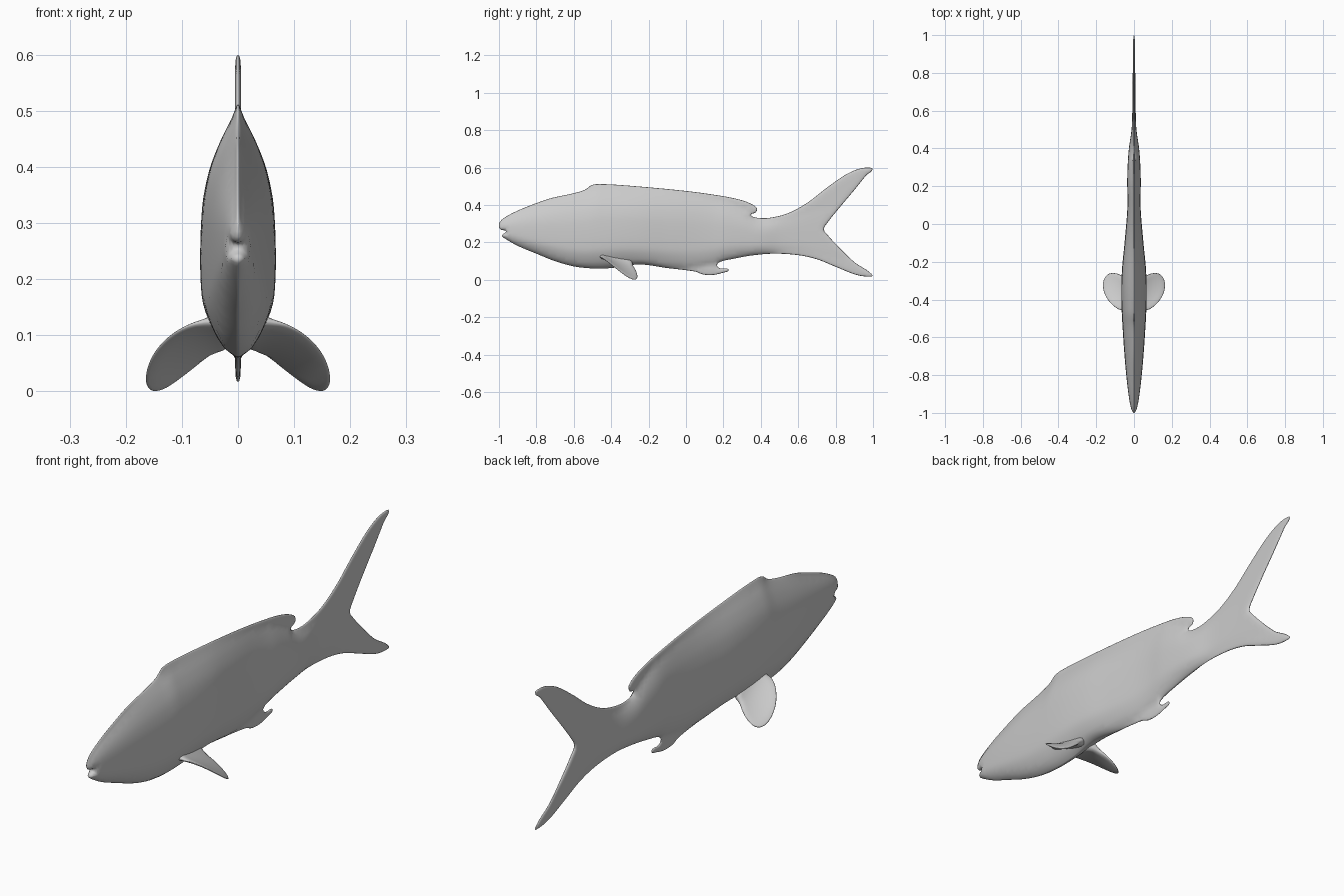
import bpy, bmesh, math
from mathutils import Vector, kdtree
from mathutils.geometry import delaunay_2d_cdt

if "Cube" in bpy.data.objects:
    bpy.data.objects.remove(bpy.data.objects["Cube"])

grey = bpy.data.materials.new("pale_grey")
grey.diffuse_color = (0.6, 0.6, 0.6, 1)
grey.use_nodes = True
grey.node_tree.nodes["Principled BSDF"].inputs["Base Color"].default_value = grey.diffuse_color


def curve(pts, x):
    """Smooth interpolation through (x, value) pairs."""
    if x <= pts[0][0]:
        return pts[0][1]
    if x >= pts[-1][0]:
        return pts[-1][1]
    i = max(k for k in range(len(pts) - 1) if pts[k][0] <= x)

    def slope(k):
        a, b = pts[max(k - 1, 0)], pts[min(k + 1, len(pts) - 1)]
        return (b[1] - a[1]) / (b[0] - a[0])
    (x0, a), (x1, b) = pts[i], pts[i + 1]
    h = x1 - x0
    t = (x - x0) / h
    return ((2*t**3 - 3*t*t + 1) * a + (t**3 - 2*t*t + t) * h * slope(i)
            + (3*t*t - 2*t**3) * b + (t**3 - t*t) * h * slope(i + 1))


def smooth_loop(pts, step):
    """Closed spline through the points, evenly sampled."""
    out, n = [], len(pts)
    for i in range(n):
        p0, p1, p2, p3 = (Vector(pts[(i + k) % n]) for k in (-1, 0, 1, 2))
        length = (p2 - p1).length
        # chord-limited tangents keep the spline from overshooting
        m1 = (p2 - p0).normalized() * length
        m2 = (p3 - p1).normalized() * length
        cnt = max(1, round(length / step))
        for j in range(cnt):
            t = j / cnt
            out.append((2*t**3 - 3*t*t + 1) * p1 + (t**3 - 2*t*t + t) * m1
                       + (3*t*t - 2*t**3) * p2 + (t**3 - t*t) * m2)
    return out


def inside(p, loop):
    hit = False
    for a, b in zip(loop, loop[1:] + loop[:1]):
        if (a.y > p.y) != (b.y > p.y):
            if p.x < (b.x - a.x) * (p.y - a.y) / (b.y - a.y) + a.x:
                hit = not hit
    return hit


def inflate(name, outline, step, grid, rings, middle, thick, axis):
    """Fill a flat outline and puff it out to both sides along axis."""
    loop = smooth_loop(outline, step)
    n = len(loop)
    if sum(loop[i - 1].cross(loop[i]) for i in range(n)) < 0:
        loop.reverse()
    kd = kdtree.KDTree(n)
    for i, p in enumerate(loop):
        kd.insert(p.to_3d(), i)
    kd.balance()

    def dist(p):
        return kd.find(p.to_3d())[2]
    pts = list(loop)
    # rows following the rim
    for r in rings:
        for i in range(n):
            t = (loop[(i + 1) % n] - loop[i - 1]).normalized()
            p = loop[i] + Vector((-t.y, t.x)) * r
            if dist(p) > r * 0.93 and inside(p, loop):
                pts.append(p)
    # even interior points
    xs, ys = [p.x for p in loop], [p.y for p in loop]
    for j in range(int((max(ys) - min(ys)) / (grid * 0.866)) + 1):
        for i in range(int((max(xs) - min(xs)) / grid) + 2):
            p = Vector((min(xs) + (i + 0.5 * (j % 2)) * grid, min(ys) + j * grid * 0.866))
            if dist(p) > rings[-1] + grid * 0.5 and inside(p, loop):
                pts.append(p)
    co, _, tris, *_ = delaunay_2d_cdt(pts, [], [list(range(n))], 1, 1e-6)
    bm = bmesh.new()
    sides = ([], [])
    for p in co:
        d, mid = dist(p), Vector(middle(p.x, p.y))
        if d < 1e-4:
            v = bm.verts.new(mid)
            sides[0].append(v)
            sides[1].append(v)
        else:
            off = Vector(axis).normalized() * thick(p.x, p.y, d)
            sides[0].append(bm.verts.new(mid + off))
            sides[1].append(bm.verts.new(mid - off))
    for tri in tris:
        for s, order in ((0, 1), (1, -1)):
            vs = [sides[s][i] for i in tri][::order]
            if not bm.faces.get(vs):
                bm.faces.new(vs)
    bmesh.ops.recalc_face_normals(bm, faces=bm.faces)
    for f in bm.faces:
        f.smooth = True
    me = bpy.data.meshes.new(name)
    bm.to_mesh(me)
    bm.free()
    me.materials.append(grey)
    ob = bpy.data.objects.new(name, me)
    bpy.context.collection.objects.link(ob)
    return ob


def rim(d, r):
    q = min(d / r, 1)
    return math.sqrt(1 - (1 - q) ** 2)


# side outline (y, z): back and dorsal fin, forked tail, belly and anal fin
back = [(-1, .285), (-.995, .31), (-.97, .333), (-.9, .37), (-.8, .41), (-.72, .437),
        (-.6, .463), (-.54, .482), (-.505, .506), (-.46, .512), (-.3, .503), (0, .475),
        (.2, .447), (.3, .425), (.36, .4), (.38, .38), (.372, .36), (.347, .347),
        (.38, .332), (.45, .332)]
tail = [(.55, .358), (.65, .413), (.75, .49), (.85, .56), (.92, .592), (.97, .6),
        (.998, .592), (.965, .56), (.9, .48), (.82, .385), (.76, .31), (.737, .27),
        (.757, .24), (.81, .182), (.9, .095), (.998, .024), (.96, .018), (.9, .03),
        (.8, .07), (.7, .11), (.6, .132), (.47, .14)]
belly = [(.35, .13), (.25, .112), (.185, .097), (.165, .08), (.18, .062), (.228, .055),
         (.19, .036), (.14, .026), (.09, .029), (.05, .044), (-.1, .063), (-.25, .082),
         (-.4, .063), (-.5, .061), (-.6, .072), (-.7, .1), (-.8, .14), (-.9, .182),
         (-.97, .222), (-.985, .238), (-.962, .259), (-.99, .268)]

# fleshy envelope, half-width along the length and up the height
env_top = [(-1, .31), (-.97, .335), (-.9, .37), (-.72, .437), (-.54, .485), (-.46, .51),
           (0, .475), (.2, .435), (.3, .39), (.38, .338), (.45, .332), (.6, .39), (1, .6)]
env_bot = [(-1, .22), (-.9, .18), (-.7, .1), (-.6, .072), (-.5, .061), (-.3, .07),
           (0, .062), (.15, .087), (.25, .11), (.47, .14), (.6, .13), (.8, .07), (1, .02)]
width = [(-1, .01), (-.95, .022), (-.8, .041), (-.6, .057), (-.4, .067), (-.25, .064),
         (-.1, .05), (.05, .037), (.13, .034), (.22, .036), (.32, .033), (.4, .027),
         (.5, .013), (.6, .009), (.8, .007), (1, .005)]
section = [(0, .15), (.03, .36), (.1, .66), (.2, .92), (.3, .99), (.42, 1), (.55, .97),
           (.64, .91), (.755, .74), (.87, .44), (.95, .17), (1, .06)]


def body_thick(y, z, d):
    lo, hi = curve(env_bot, y), curve(env_top, y)
    w = curve(width, y)
    return max(w * curve(section, (z - lo) / (hi - lo)), .005) * rim(d, .02)


inflate("fish_body", back + tail + belly, .011, .018, (.002, .007, .016),
        lambda y, z: (0, y, z), body_thick, (1, 0, 0))

# paired pectoral fins, outlined from above (x, y)
fin = [(.02, -.455), (.065, -.457), (.1, -.44), (.135, -.405), (.157, -.365), (.164, -.32),
       (.155, -.285), (.135, -.265), (.11, -.26), (.08, -.266), (.05, -.283), (.015, -.3)]
for side, name in ((1, "pectoral_fin_left"), (-1, "pectoral_fin_right")):
    inflate(name, [(side * x, y) for x, y in fin], .007, .01, (.0015, .005),
            lambda x, y: (x, y, .125 - .1 * (abs(x) - .065) - .36 * (y + .46)
                          - 3.2 * (abs(x) - .065) * (y + .46)),
            lambda x, y, d: rim(d, .02) * (.004 + .016 * math.exp(-max(abs(x) - .03, 0) / .03)),
            (side * .4, .36, .84))
